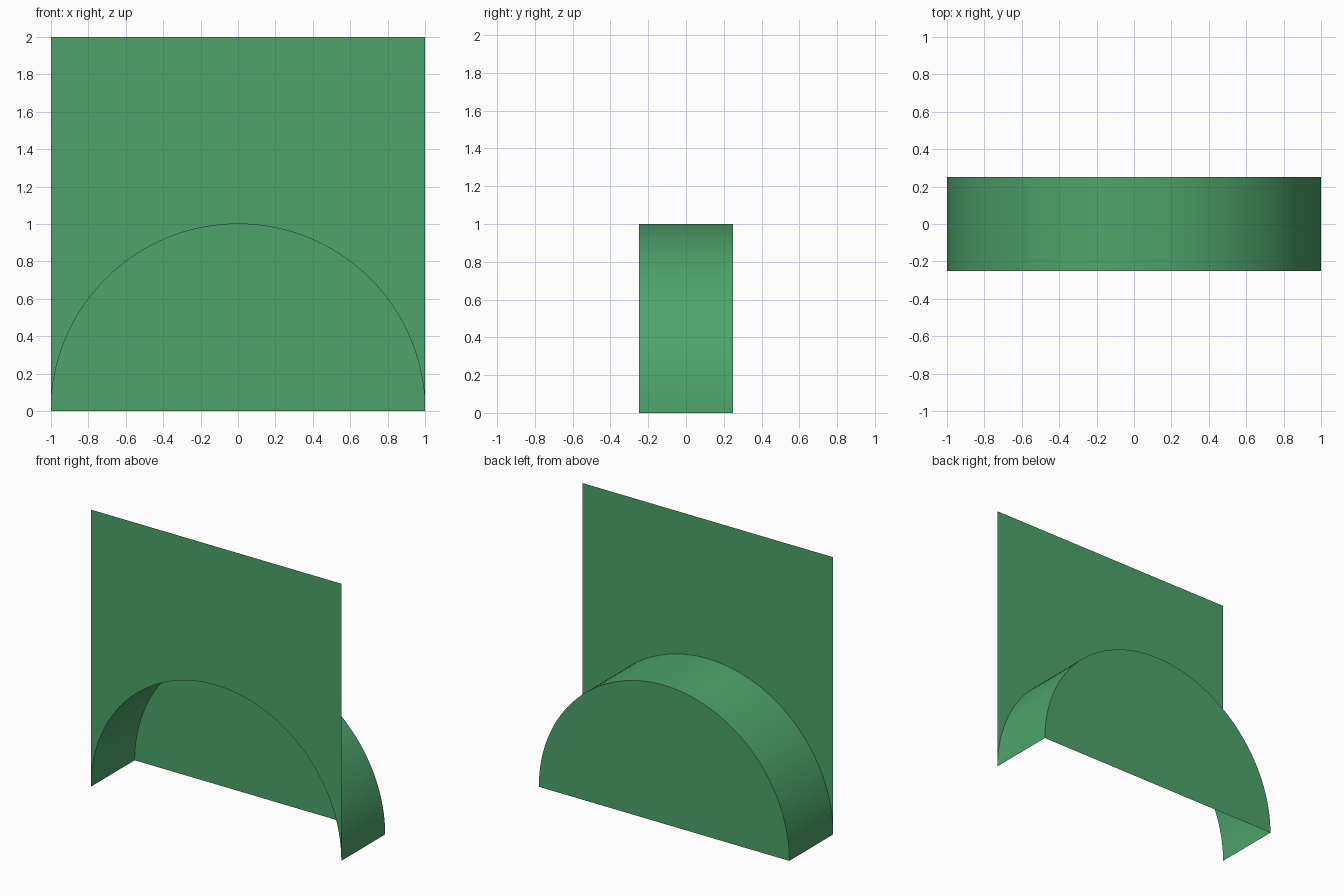
import bpy, math

cube = bpy.data.objects.get("Cube")
if cube:
    bpy.data.objects.remove(cube, do_unlink=True)

SEGMENTS = 64
FRONT, BACK = -0.25, 0.25

green = bpy.data.materials.new("green")
green.use_nodes = True
colour = (0.075, 0.37, 0.148, 1)
green.diffuse_color = colour
green.node_tree.nodes["Principled BSDF"].inputs["Base Color"].default_value = colour


def add_part(name, verts, faces, smooth=False):
    mesh = bpy.data.meshes.new(name)
    mesh.from_pydata(verts, [], faces)
    mesh.materials.append(green)
    for p in mesh.polygons:
        p.use_smooth = smooth
    obj = bpy.data.objects.new(name, mesh)
    bpy.context.collection.objects.link(obj)
    return obj


def arc(y):
    # Half circle from the right springing point over the crown
    angles = [math.pi * i / SEGMENTS for i in range(SEGMENTS + 1)]
    return [(-math.cos(a), y, math.sin(a)) for a in angles]


count = SEGMENTS + 1

# Front panel: thin sheet with the arched opening, one strip per arc step
top = [(x, y, 2) for x, y, z in arc(FRONT)]
add_part("front_panel", arc(FRONT) + top,
         [(i, i + 1, count + i + 1, count + i) for i in range(SEGMENTS)])

# Curved barrel vault running back from the opening
add_part("arch_vault", arc(FRONT) + arc(BACK),
         [(i, count + i, count + i + 1, i + 1) for i in range(SEGMENTS)], smooth=True)

# Half-round back wall closing the recess
add_part("back_wall", arc(BACK), [tuple(reversed(range(count)))])
